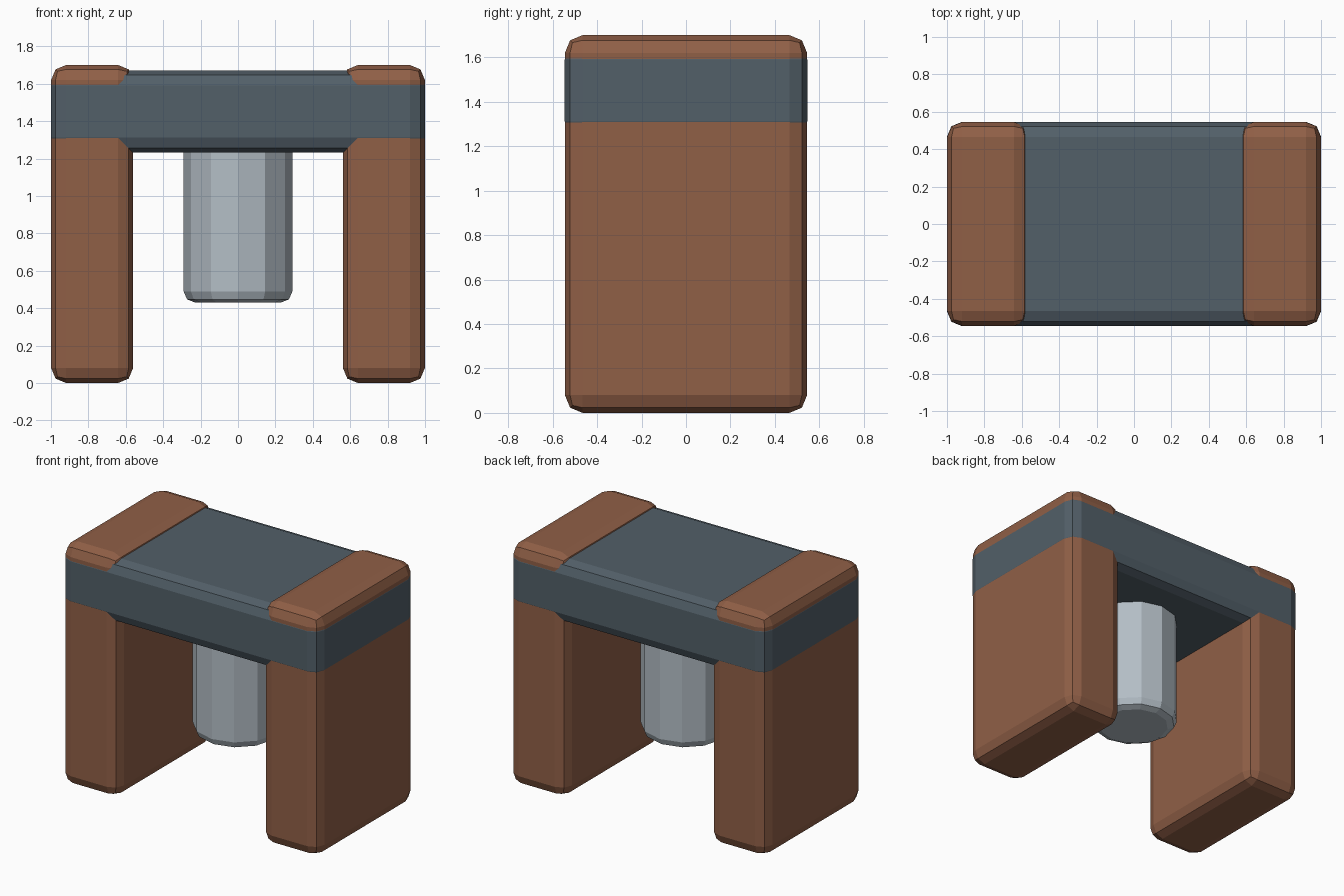
import bpy
import math

if "Cube" in bpy.data.objects:
    bpy.data.objects.remove(bpy.data.objects["Cube"])


def material(name, rgb):
    mat = bpy.data.materials.new(name)
    mat.diffuse_color = (*rgb, 1)
    mat.use_nodes = True
    mat.node_tree.nodes["Principled BSDF"].inputs["Base Color"].default_value = mat.diffuse_color
    return mat


def finish(obj, name, mat, bevel):
    obj.name = name
    obj.data.materials.append(mat)
    mod = obj.modifiers.new("rounded_edges", 'BEVEL')
    mod.width = bevel
    mod.segments = 2
    mod.limit_method = 'ANGLE'
    mod.angle_limit = math.radians(45)
    return obj


def block(name, lo, hi, mat):
    center = [(a + b) / 2 for a, b in zip(lo, hi)]
    bpy.ops.mesh.primitive_cube_add(size=1, location=center)
    obj = bpy.context.object
    obj.scale = [b - a for a, b in zip(lo, hi)]
    bpy.ops.object.transform_apply(location=False, rotation=False, scale=True)
    return finish(obj, name, mat, 0.08)


brown = material("brown", (0.28, 0.115, 0.062))
slate = material("slate", (0.085, 0.115, 0.14))
steel = material("steel", (0.45, 0.51, 0.56))

# Side legs
for side, x0, x1 in (("left", -0.999, -0.561), ("right", 0.561, 0.999)):
    block(side + "_leg", (x0, -0.545, 0), (x1, 0.545, 1.70), brown)

# Cross bar, a hair proud of the legs so it shows on the outer faces
block("cross_bar", (-1, -0.546, 1.232), (1, 0.546, 1.67), slate)

# Hanging twelve-sided plunger, its top set into the bar
bottom, top = 0.43, 1.32
bpy.ops.mesh.primitive_cylinder_add(vertices=12, radius=0.291, depth=top - bottom,
                                    location=(0, 0, (bottom + top) / 2))
finish(bpy.context.object, "plunger", steel, 0.06)
